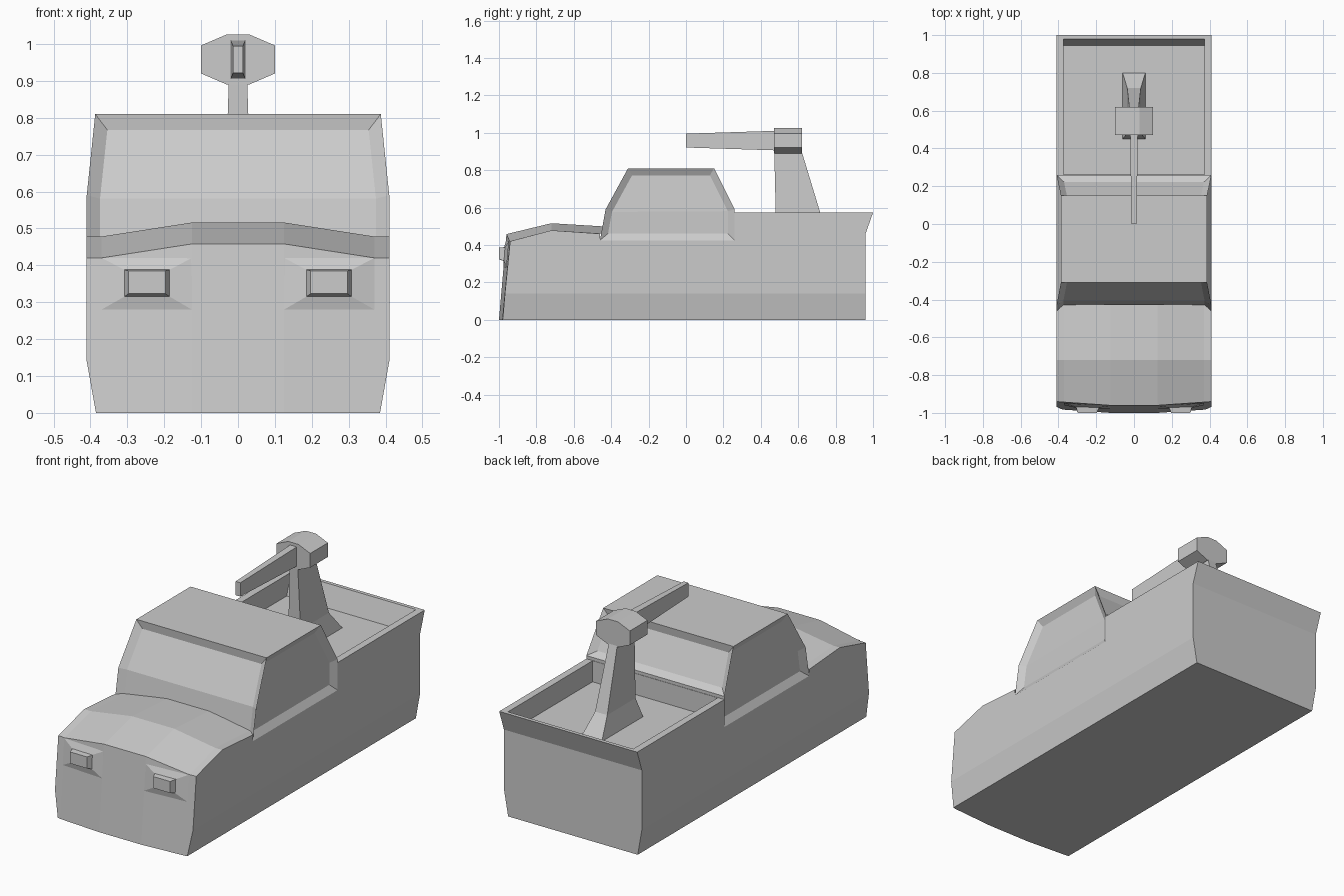
import bpy, bmesh

if "Cube" in bpy.data.objects:
    bpy.data.objects.remove(bpy.data.objects["Cube"])


def loft(name, rings, drop=None, front_faces=None, windows=()):
    """Skin closed rings of points, cap the ends, inset windows, drop hidden faces."""
    bm = bmesh.new()
    vs = [[bm.verts.new(p) for p in r] for r in rings]
    n = len(rings[0])
    for a, b in zip(vs, vs[1:]):
        for i in range(n):
            j = (i + 1) % n
            bm.faces.new((a[i], a[j], b[j], b[i]))
    for idx in front_faces or [range(n)]:
        bm.faces.new([vs[0][i] for i in idx])
    bm.faces.new(vs[-1])
    bmesh.ops.recalc_face_normals(bm, faces=bm.faces)
    regions = [[f for f in bm.faces if w(f.calc_center_median(), f.normal)] for w in windows]
    for faces in regions:
        bmesh.ops.inset_region(bm, faces=faces, thickness=0.036, depth=-0.024,
                               use_even_offset=True, use_boundary=True)
    if drop:
        dead = [f for f in bm.faces if drop(f.calc_center_median(), f.normal)]
        bmesh.ops.delete(bm, geom=dead, context='FACES')
    me = bpy.data.meshes.new(name)
    bm.to_mesh(me)
    bm.free()
    ob = bpy.data.objects.new(name, me)
    bpy.context.collection.objects.link(ob)
    return ob


def flat_rect(z, hw, y0, y1):
    return [(-hw, y0, z), (hw, y0, z), (hw, y1, z), (-hw, y1, z)]


def front_rect(x0, x1, z0, z1, ys):
    pts = [(x0, z0), (x1, z0), (x1, z1), (x0, z1)]
    return [(x, y, z) for (x, z), y in zip(pts, ys)]


# Hood and nose: crowned sections along the length
COLS = [-0.41, -0.37, -0.125, 0.125, 0.37, 0.41]
BOW = {0.125: 0.0, 0.37: 0.017, 0.41: 0.02}


def hood_ring(y_low, y_mid, y_top, z_side, bow=0.0, tuck=0.0):
    off = [bow * BOW[abs(x)] for x in COLS]
    low = [(max(-0.385, min(0.385, x)), y_low + o, 0) for x, o in zip(COLS, off)]
    top = [(x, y_top + o + (tuck if abs(x) < 0.4 else 0), z_side + (0.038 if abs(x) < 0.2 else 0))
           for x, o in zip(COLS, off)]
    return low + [(0.41, y_mid + off[5], 0.14)] + top[::-1] + [(-0.41, y_mid + off[0], 0.14)]


loft("hood", [hood_ring(-1.0, -0.988, -0.96, 0.42, bow=1),
              hood_ring(-0.72, -0.72, -0.72, 0.478),
              hood_ring(-0.46, -0.46, -0.46, 0.46, tuck=0.035)],
     drop=lambda c, n: c.y > -0.47 and n.y > 0.5,
     front_faces=[(0, 1, 11, 12, 13), (1, 2, 10, 11), (2, 3, 9, 10),
                  (3, 4, 8, 9), (4, 5, 6, 7, 8)])

# Cabin with recessed windows on all four sides
loft("cabin", [flat_rect(0, 0.385, -0.46, 0.26), flat_rect(0.14, 0.41, -0.46, 0.26),
               flat_rect(0.425, 0.41, -0.46, 0.26), flat_rect(0.59, 0.41, -0.43, 0.26),
               flat_rect(0.81, 0.387, -0.31, 0.15)],
     drop=lambda c, n: abs(n.y) > 0.9 and c.z < 0.4,
     windows=[lambda c, n: 0.43 < c.z < 0.8 and n.y < -0.5,
              lambda c, n: 0.6 < c.z < 0.8 and n.y > 0.5,
              lambda c, n: 0.43 < c.z < 0.8 and n.x > 0.7,
              lambda c, n: 0.43 < c.z < 0.8 and n.x < -0.7])

# Open cargo bed with flared tailgate
loft("cargo_bed", [flat_rect(0, 0.385, 0.26, 0.96), flat_rect(0.14, 0.41, 0.26, 0.96),
                   flat_rect(0.46, 0.41, 0.26, 0.96), flat_rect(0.573, 0.41, 0.26, 1.0),
                   flat_rect(0.573, 0.372, 0.262, 0.98), flat_rect(0.46, 0.372, 0.262, 0.945)],
     drop=lambda c, n: abs(n.y) > 0.9 and c.y < 0.3)

# Headlights on faceted pods
for s, side in ((1, "left"), (-1, "right")):
    loft(side + "_headlight", [
        front_rect(s * 0.125, s * 0.37, 0.28, 0.42, (-0.976, -0.959, -0.947, -0.963)),
        front_rect(s * 0.185, s * 0.308, 0.315, 0.388, (-0.977, -0.973, -0.968, -0.972)),
        front_rect(s * 0.197, s * 0.297, 0.323, 0.385, (-1.0,) * 4)],
        drop=lambda c, n: n.y > 0.9)

# Turret: flared pedestal, octagonal head, tapering barrel
loft("pedestal", [flat_rect(0.46, 0.06, 0.45, 0.80), flat_rect(0.565, 0.036, 0.48, 0.72),
                  flat_rect(0.895, 0.025, 0.472, 0.62)])
OCT = [(0.03, 0.89), (0.1, 0.92), (0.1, 0.996), (0.03, 1.026)]
OCT += [(-x, z) for x, z in reversed(OCT)]
loft("turret_head", [[(x, y, z) for x, z in OCT] for y in (0.47, 0.62)])
loft("barrel", [front_rect(-0.014, 0.014, 0.921, 0.995, (0.0,) * 4),
                front_rect(-0.02, 0.02, 0.906, 1.01, (0.475,) * 4)])
